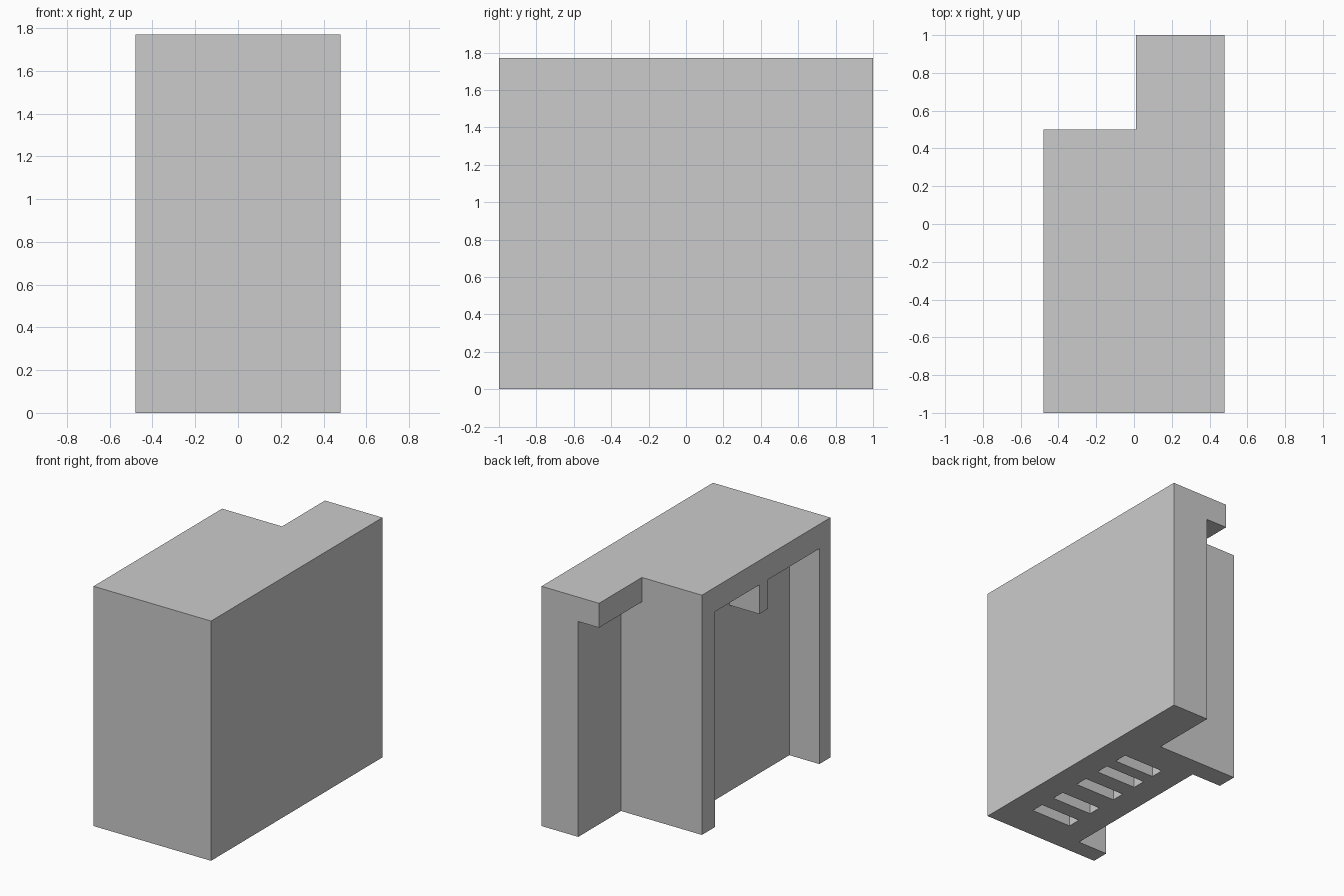
import bpy, bmesh
from mathutils import Vector

if "Cube" in bpy.data.objects:
    bpy.data.objects.remove(bpy.data.objects["Cube"])

TOP = 1.77       # overall height
CEIL = 1.59      # underside of the cap
IN_X = -0.235    # depth plane of the left recess


def prism(name, profile, vec, lift):
    """Closed prism: profile points mapped to 3D by lift, extruded along vec."""
    bm = bmesh.new()
    face = bm.faces.new([bm.verts.new(lift(a, b)) for a, b in profile])
    out = bmesh.ops.extrude_face_region(bm, geom=[face], use_keep_orig=True)
    verts = [g for g in out["geom"] if isinstance(g, bmesh.types.BMVert)]
    bmesh.ops.translate(bm, verts=verts, vec=Vector(vec))
    bmesh.ops.recalc_face_normals(bm, faces=bm.faces)
    mesh = bpy.data.meshes.new(name)
    bm.to_mesh(mesh)
    bm.free()
    obj = bpy.data.objects.new(name, mesh)
    bpy.context.collection.objects.link(obj)
    return obj


def upright(name, profile, z0, z1):
    return prism(name, profile, (0, 0, z1 - z0), lambda x, y: (x, y, z0))


def rect(x0, x1, y0, y1):
    return [(x0, y0), (x1, y0), (x1, y1), (x0, y1)]


def cut(target, cutter):
    mod = target.modifiers.new(cutter.name, 'BOOLEAN')
    mod.operation = 'DIFFERENCE'
    mod.solver = 'EXACT'
    mod.object = cutter
    bpy.context.view_layer.objects.active = target
    bpy.ops.object.modifier_apply(modifier=mod.name)
    bpy.data.objects.remove(cutter)


# Main block with stepped back corner
body = upright("housing", [(-0.48, -1), (0.48, -1), (0.48, 1), (0.01, 1),
                           (0.01, 0.5), (-0.48, 0.5)], 0, TOP)

# Undercut below the overhanging back lip
cut(body, upright("lip_undercut", rect(-0.3, 0.18, 0.5, 1.2), -0.2, CEIL))

# Left recess, its profile leaving a small tab hanging from the ceiling
recess = [(-0.87, -0.2), (0.35, -0.2), (0.35, CEIL), (-0.17, CEIL),
          (-0.17, 1.375), (-0.272, 1.375), (-0.272, CEIL), (-0.87, CEIL)]
cut(body, prism("side_recess", recess, (IN_X + 0.7, 0, 0),
                lambda y, z: (-0.7, y, z)))

# Row of five slots opening at the bottom
for y in (-0.74, -0.52, -0.27, -0.045, 0.15):
    cut(body, upright("slot", rect(-0.04, 0.29, y, y + 0.1), -0.2, CEIL))
